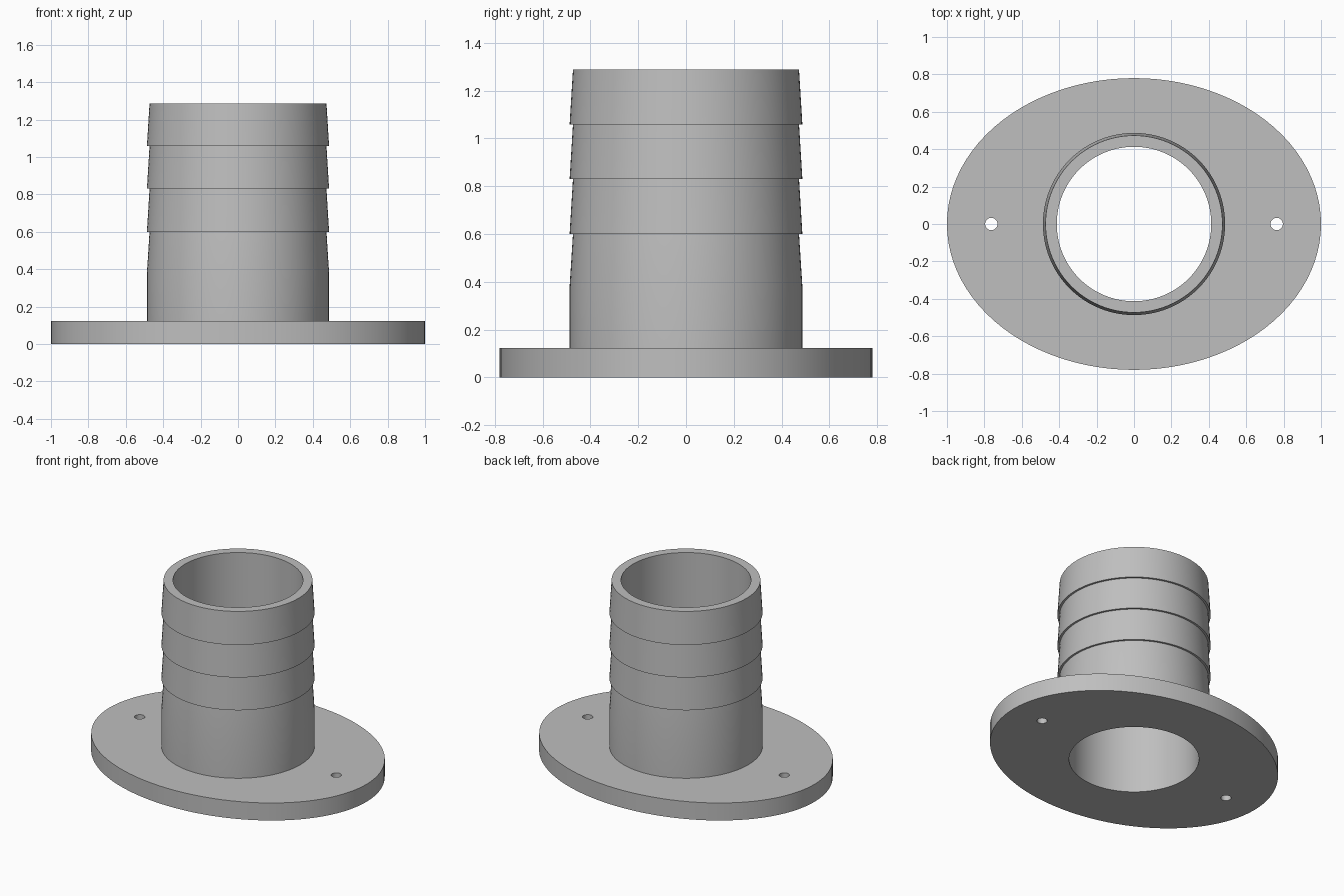
import bpy, bmesh, math

SEGMENTS = 96
FLANGE_TOP, TUBE_TOP = 0.123, 1.287
WIDE, NARROW, BORE = 0.487, 0.473, 0.413

cube = bpy.data.objects.get("Cube")
if cube:
    bpy.data.objects.remove(cube, do_unlink=True)

grey = bpy.data.materials.new("plain grey")
grey.use_nodes = True
colour = (0.52, 0.52, 0.52, 1)
grey.diffuse_color = colour
grey.node_tree.nodes["Principled BSDF"].inputs["Base Color"].default_value = colour


def lathe(name, profile, segments=SEGMENTS, x=0, y_scale=1):
    """Solid of revolution from (radius, height) rings, capped at both ends."""
    bm = bmesh.new()
    rings = []
    for r, z in profile:
        angles = [2 * math.pi * i / segments for i in range(segments)]
        rings.append([bm.verts.new((x + r * math.cos(a), y_scale * r * math.sin(a), z))
                      for a in angles])
    for low, high in zip(rings, rings[1:]):
        for i in range(segments):
            j = (i + 1) % segments
            bm.faces.new((low[i], low[j], high[j], high[i]))
    bm.faces.new(rings[0][::-1])
    bm.faces.new(rings[-1])
    mesh = bpy.data.meshes.new(name)
    bm.to_mesh(mesh)
    bm.free()
    mesh.materials.append(grey)
    obj = bpy.data.objects.new(name, mesh)
    bpy.context.collection.objects.link(obj)
    return obj


def combine(target, tool, operation):
    """Apply a boolean and discard the tool."""
    mod = target.modifiers.new(operation.title(), 'BOOLEAN')
    mod.operation, mod.object, mod.solver = operation, tool, 'EXACT'
    bpy.context.view_layer.objects.active = target
    bpy.ops.object.modifier_apply(modifier=mod.name)
    bpy.data.objects.remove(tool, do_unlink=True)


# Oval mounting flange
body = lathe("flanged_hose_fitting", [(1, 0), (1, FLANGE_TOP)], y_scale=0.78)

# Barbed spigot: plain foot, then tapered steps
profile = [(WIDE, FLANGE_TOP / 2), (WIDE, 0.38)]
for z in (0.6, 0.83, 1.058):
    profile += [(NARROW, z), (WIDE, z)]
profile.append((NARROW, TUBE_TOP))
combine(body, lathe("spigot", profile), 'UNION')

# Through bore and the two screw holes
combine(body, lathe("bore", [(BORE, -0.1), (BORE, TUBE_TOP + 0.1)]), 'DIFFERENCE')
for side in (-1, 1):
    hole = lathe("screw_hole", [(0.033, -0.1), (0.033, FLANGE_TOP + 0.1)], 32, side * 0.763)
    combine(body, hole, 'DIFFERENCE')

# Smooth walls with crisp rims
bpy.ops.object.select_all(action='DESELECT')
body.select_set(True)
bpy.context.view_layer.objects.active = body
bpy.ops.object.shade_smooth_by_angle(angle=math.radians(30))
